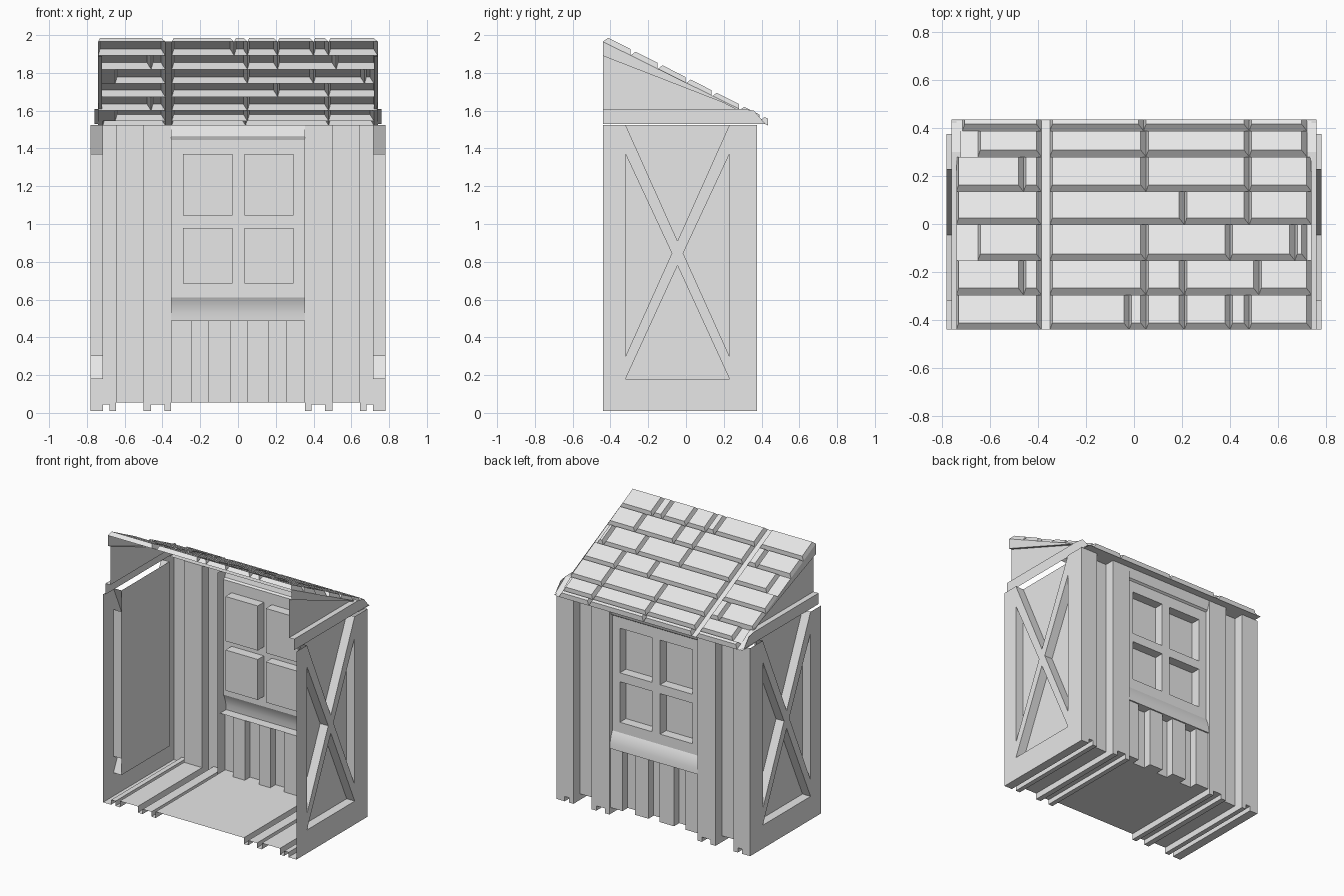
import bpy, bmesh, math

if "Cube" in bpy.data.objects:
    bpy.data.objects.remove(bpy.data.objects["Cube"])

grey = bpy.data.materials.new("plain_grey")
grey.use_nodes = True
grey.diffuse_color = (0.8, 0.8, 0.8, 1)
grey.node_tree.nodes["Principled BSDF"].inputs["Base Color"].default_value = (0.8, 0.8, 0.8, 1)


def build(name, faces, smooth=False):
    """Make one object from a list of polygons, welding shared corners."""
    bm = bmesh.new()
    for f in faces:
        bm.faces.new([bm.verts.new(p) for p in f])
    bmesh.ops.remove_doubles(bm, verts=bm.verts, dist=0.0005)
    bmesh.ops.recalc_face_normals(bm, faces=bm.faces)
    me = bpy.data.meshes.new(name)
    bm.to_mesh(me)
    bm.free()
    ob = bpy.data.objects.new(name, me)
    ob.data.materials.append(grey)
    bpy.context.collection.objects.link(ob)
    if smooth:
        bpy.context.view_layer.objects.active = ob
        ob.select_set(True)
        bpy.ops.object.shade_smooth_by_angle(angle=math.radians(35))
        ob.select_set(False)
    return ob


def flat_x(x, pts):
    return [(x, y, z) for y, z in pts]


def quad_x(x, y0, y1, z0, z1):
    return flat_x(x, [(y0, z0), (y1, z0), (y1, z1), (y0, z1)])


def quad_y(y, x0, x1, z0, z1):
    return [(x0, y, z0), (x1, y, z0), (x1, y, z1), (x0, y, z1)]


def quad_z(z, x0, x1, y0, y1):
    return [(x0, y0, z), (x1, y0, z), (x1, y1, z), (x0, y1, z)]


FRONT, BACK, INNER, TOP = -0.44, 0.375, 0.30, 1.525


# Stepped strips: each has a back board and a piece of floor running to the front
def stepped(strips):
    faces = []
    for i, (x0, x1, y, z, top) in enumerate(strips):
        faces += [quad_y(y, x0, x1, z, top), quad_z(z, x0, x1, FRONT, y)]
        if i + 1 < len(strips):
            _, _, y2, z2, top2 = strips[i + 1]
            if y2 != y:
                faces.append(quad_x(x1, y, y2, max(z, z2), min(top, top2)))
            if z2 != z:
                faces.append(quad_x(x1, FRONT, max(y, y2), z, z2))
    return faces


posts = [(-0.78, -0.715, BACK, 0.01), (-0.715, -0.68, BACK, 0.045),
         (-0.68, -0.645, BACK, 0.01), (-0.645, -0.5, INNER, 0.055),
         (-0.5, -0.46, BACK, 0.01), (-0.46, -0.39, BACK, 0.045),
         (-0.39, -0.355, BACK, 0.01)]
left_posts = [s + (TOP,) for s in posts]
right_posts = [(-x1, -x0, y, z, TOP) for x0, x1, y, z, _ in reversed(left_posts)]
seams = [-0.355, -0.25, -0.155, -0.04, 0.05, 0.16, 0.26, 0.355]
planks = [(a, b, INNER if i % 2 else 0.36, 0.055, 0.49)
          for i, (a, b) in enumerate(zip(seams, seams[1:]))]
build("right_posts_and_floor", stepped(left_posts))
build("left_posts_and_floor", stepped(right_posts))
build("lower_planks_and_floor", stepped(planks))
build("post_inner_sides", [f for s in (-1, 1) for f in (
    quad_x(s * 0.355, 0.27, BACK, 0.055, TOP),
    quad_x(s * 0.355, FRONT, BACK, 0.01, 0.055))])

# Window frame with four recessed panes
xs = [-0.355, -0.29, -0.03, 0.035, 0.295, 0.355]
zs = [0.61, 0.685, 0.98, 1.045, 1.37, 1.45]
FRAME, PANE = 0.34, 0.27
window = []
for i, (x0, x1) in enumerate(zip(xs, xs[1:])):
    for j, (z0, z1) in enumerate(zip(zs, zs[1:])):
        if i % 2 and j % 2:
            window.append(quad_y(PANE, x0, x1, z0, z1))
            window += [quad_x(x, PANE, FRAME, z0, z1) for x in (x0, x1)]
            window += [quad_z(z, x0, x1, PANE, FRAME) for z in (z0, z1)]
        else:
            window.append(quad_y(FRAME, x0, x1, z0, z1))
build("window_frame", window)


def run_across(profile, x0, x1):
    return [[(x0, *p), (x1, *p), (x1, *q), (x0, *q)] for p, q in zip(profile, profile[1:])]


build("window_sill", run_across(
    [(FRAME, 0.61), (0.35, 0.59), (0.36, 0.56), (0.367, 0.53), (0.37, 0.49), (INNER, 0.49)],
    -0.355, 0.355), smooth=True)
build("window_lintel", run_across([(FRAME, 1.45), (0.355, 1.46), (BACK, TOP)], -0.355, 0.355))

# Side walls: skin with crossed braces over a recessed panel
Y0, Y1, Z0 = -0.32, 0.23, 0.18
YC, ZC = (Y0 + Y1) / 2, 0.845
west, east = (YC - 0.03, ZC), (YC + 0.03, ZC)
north, south = (YC, ZC + 0.065), (YC, ZC - 0.065)
cross = [(Y0, Z0), south, (Y1, Z0), (Y1, 0.3), east, (Y1, 1.37),
         (Y1, TOP), north, (Y0, TOP), (Y0, 1.37), west, (Y0, 0.3)]
openings = [[(Y0, 0.3), west, (Y0, 1.37), (Y0, 0.3)],
            [(Y1, 0.3), east, (Y1, 1.37), (Y1, 0.3)],
            [(Y0, Z0), south, (Y1, Z0), (Y0, Z0)],
            [(Y0, TOP), north, (Y1, TOP)]]
for s, side in ((1, "left"), (-1, "right")):
    out, inn = s * 0.78, s * 0.715
    skin = [flat_x(out, cross),
            quad_x(out, FRONT, Y0, 0.01, TOP),
            quad_x(out, Y1, BACK, 0.01, TOP),
            quad_x(out, Y0, Y1, 0.01, Z0)]
    for path in openings:
        for p, q in zip(path, path[1:]):
            skin.append([(out, *p), (out, *q), (inn, *q), (inn, *p)])
    build(side + "_wall", skin)
    build(side + "_wall_panel", [quad_x(inn, Y0, Y1, Z0, TOP)])


# Roof tiles: open shells, bevelled on the uphill and side edges
def slope(y, drop=0.0):
    return 1.777 - 0.507 * y - drop


def on_roof(x, y, drop=0.0):
    return (x, y, slope(y, drop))


def tile(x0, x1, y0, y1, depth=0.035):
    base = [on_roof(x, y, depth) for x, y in ((x0, y0), (x1, y0), (x1, y1), (x0, y1))]
    a, b, c = x0 + 0.01, x1 - 0.022, y0 + 0.028
    top = [on_roof(x, y) for x, y in ((a, c), (b, c), (b, y1), (a, y1))]
    return [top] + [[base[k], base[(k + 1) % 4], top[(k + 1) % 4], top[k]] for k in range(4)]


GAP = (-0.385, -0.35)
rows = [(-0.44, -0.295, -0.74, [-0.02, 0.05, 0.21, 0.4, 0.48], 0.74),
        (-0.295, -0.152, -0.74, [-0.46, 0.05, 0.21, 0.52], 0.74),
        (-0.152, -0.003, -0.65, [0.05, 0.4, 0.67], 0.72),
        (-0.003, 0.135, -0.74, [0.21, 0.48], 0.74),
        (0.135, 0.28, -0.74, [-0.46, 0.05, 0.48], 0.74),
        (0.28, 0.388, -0.65, [0.05, 0.48], 0.72),
        (0.388, 0.435, -0.715, [0.04, 0.48], 0.72)]
tiles, under = [], []
for y0, y1, left, cuts, right in rows:
    edges = sorted([left, right, *GAP, *cuts])
    for a, b in zip(edges, edges[1:]):
        if (a, b) != GAP:
            tiles += tile(a, b, y0, y1)
    for a, b in (GAP, (-0.74, left), (right, 0.74)):
        if b > a:
            under.append([on_roof(x, y, 0.035) for x, y in ((a, y0), (b, y0), (b, y1), (a, y1))])
build("roof_tiles", tiles)
build("roof_gaps", under)

# Roof ends: fascia, recessed gable and eave board on both sides
EAVE = 0.42
for s, side in ((1, "left"), (-1, "right")):
    a, b, c = s * 0.74, s * 0.72, s * 0.76
    low, high = (FRONT, 1.89), (0.28, 1.61)
    build(side + "_fascia", [
        flat_x(a, [low, high, (0.35, slope(0.35, 0.035)), (FRONT, slope(FRONT, 0.035))]),
        [(a, *low), (a, *high), (b, *high), (b, *low)]])
    build(side + "_gable", [flat_x(b, [(FRONT, 1.61), high, low])])
    build(side + "_eave_board", [
        flat_x(c, [(FRONT, 1.53), (EAVE, 1.53), (0.36, 1.6), (0.3, 1.61), (FRONT, 1.61)]),
        quad_z(1.61, b, c, FRONT, 0.3),
        [(b, 0.3, 1.61), (c, 0.3, 1.61), (c, EAVE, 1.53), (b, EAVE, 1.53)]])

# Underside of the eave behind the back wall
build("eave_underside", [quad_z(1.525, -0.76, 0.76, INNER, 0.435)])
